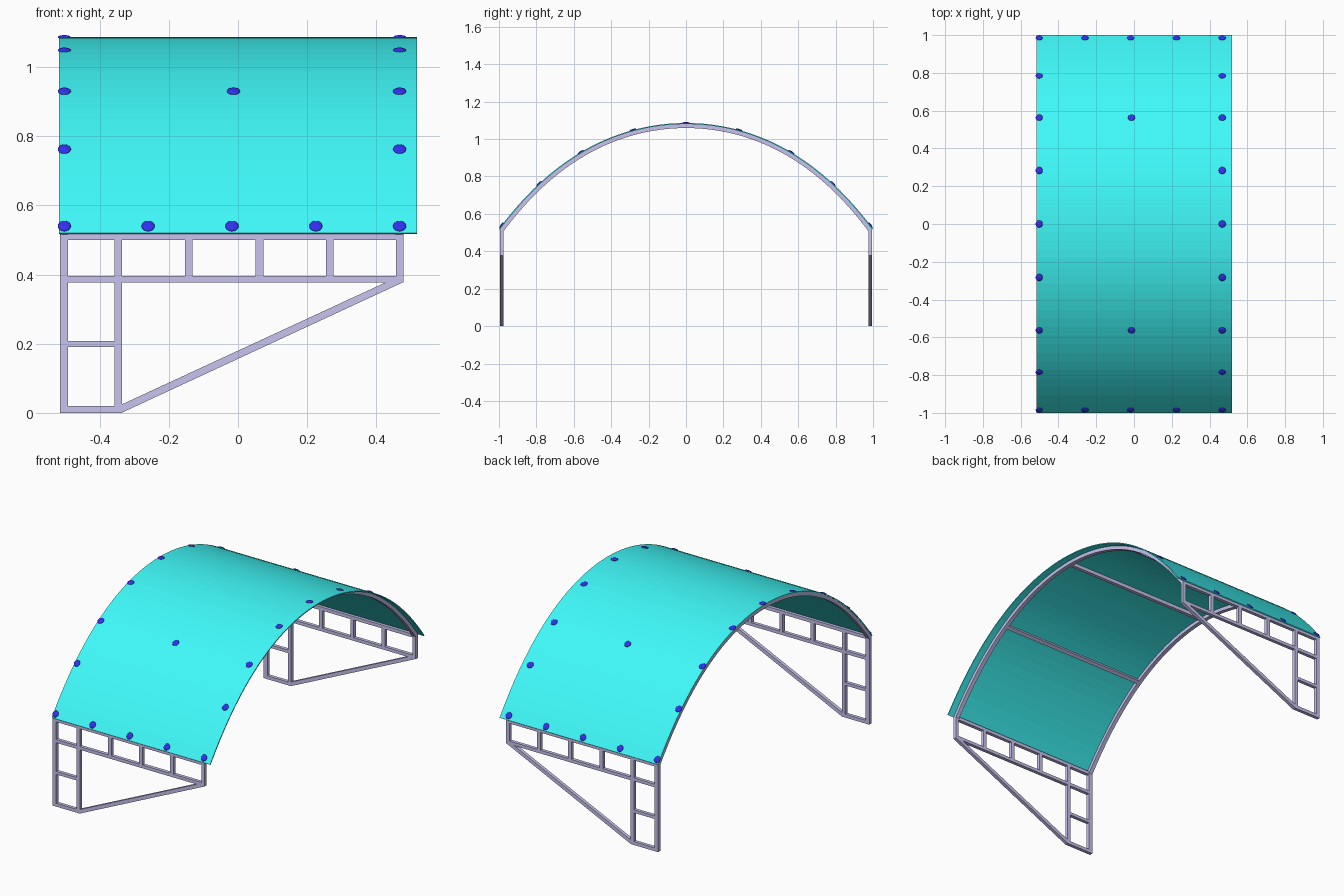
import bpy, bmesh, math
from mathutils import Matrix, Vector

if "Cube" in bpy.data.objects:
    bpy.data.objects.remove(bpy.data.objects["Cube"])

SHEET, TUBE = 0.006, 0.021        # sheet thickness, tube width
X0, X1 = -0.515, 0.478            # frame ends
YF = 0.985                        # centre plane of the side frames


def material(name, color):
    m = bpy.data.materials.new(name)
    m.diffuse_color = (*color, 1)
    m.use_nodes = True
    m.node_tree.nodes["Principled BSDF"].inputs["Base Color"].default_value = m.diffuse_color
    return m


STEEL = material("lilac_steel", (0.57, 0.55, 0.86))
CYAN = material("cyan_sheet", (0.05, 0.95, 0.95))
BLUE = material("blue_cap", (0.03, 0.03, 0.85))


def finish(name, bm, mat):
    bmesh.ops.recalc_face_normals(bm, faces=bm.faces)
    me = bpy.data.meshes.new(name)
    bm.to_mesh(me)
    bm.free()
    me.materials.append(mat)
    ob = bpy.data.objects.new(name, me)
    bpy.context.collection.objects.link(ob)
    return ob


def add_box(bm, lo, hi, rot=None):
    lo, hi = Vector(lo), Vector(hi)
    m = Matrix.Translation((lo + hi) / 2)
    if rot is not None:
        m = m @ Matrix.Rotation(rot, 4, 'X')
    bmesh.ops.create_cube(bm, size=1, matrix=m @ Matrix.Diagonal((*(hi - lo), 1)))


def add_prism(bm, pts, direction):
    f = bm.faces.new([bm.verts.new(p) for p in pts])
    r = bmesh.ops.extrude_face_region(bm, geom=[f])
    bmesh.ops.translate(bm, vec=direction,
                        verts=[v for v in r['geom'] if isinstance(v, bmesh.types.BMVert)])


# Roof curve: height, tilt and a point offset below it
def roof(y, depth=0.0):
    z = 1.086 - 0.46 * y**2 - 0.106 * y**4
    tilt = math.atan(-0.92 * y - 0.424 * y**3)
    return y + depth * math.sin(tilt), z - depth * math.cos(tilt), tilt


def arch(name, xa, xb, d0, d1, mat, n=44):
    bm = bmesh.new()
    rings = []
    for i in range(n + 1):
        y = -1 + 2 * i / n
        a, b = roof(y, d0), roof(y, d1)
        rings.append([bm.verts.new(p) for p in (
            (xa, a[0], a[1]), (xb, a[0], a[1]), (xb, b[0], b[1]), (xa, b[0], b[1]))])
    for p, q in zip(rings, rings[1:]):
        for k in range(4):
            bm.faces.new((p[k], p[(k + 1) % 4], q[(k + 1) % 4], q[k]))
    bm.faces.new(rings[0])
    bm.faces.new(rings[-1])
    return finish(name, bm, mat)


# Curved roof sheet and the two arched tubes under it
arch("roof_sheet", -0.517, 0.518, 0, SHEET, CYAN)
arch("left_arch", X0, X0 + 0.024, SHEET, SHEET + TUBE, STEEL)
arch("right_arch", X1 - 0.024, X1, SHEET, SHEET + TUBE, STEEL)

# Purlins between the arches
bm = bmesh.new()
for y in (-0.565, 0, 0.565):
    py, pz, t = roof(y, SHEET + TUBE / 2)
    h = TUBE / 2
    add_box(bm, (X0 + 0.01, py - h, pz - h), (X1 - 0.01, py + h, pz + h), t)
finish("roof_purlins", bm, STEEL)

# Side frames, front and back
for side, name in ((-1, "front"), (1, "back")):
    ya, yb = side * YF - 0.01, side * YF + 0.01
    bm = bmesh.new()
    # rails: x start, x end, z bottom, z top
    for xa, xb, za, zb in (
            (X0, X1, 0.5, 0.52), (X0, X1, 0.377, 0.396),       # long rails
            (X0, -0.335, 0, 0.02), (X0, -0.335, 0.19, 0.208),  # leg rungs
            (X0, X0 + 0.024, 0, 0.52), (-0.357, -0.335, 0, 0.51),  # leg posts
            (X1 - 0.021, X1, 0.377, 0.52)):                    # end post
        add_box(bm, (xa, ya, za), (xb, yb, zb))
    for x in (-0.142, 0.062, 0.265):                           # short struts
        add_box(bm, (x - 0.011, ya, 0.39), (x + 0.011, yb, 0.505))
    # diagonal brace
    add_prism(bm, [(x, ya, z) for x, z in
                   ((-0.337, 0), (X1, 0.378), (0.437, 0.382), (-0.337, 0.024))],
              (0, yb - ya, 0))
    finish(name + "_side_frame", bm, STEEL)

# Screw caps: along both arches, both eaves and mid purlins
xs = [-0.502 + 0.2423 * i for i in range(5)]
spots = [(x, y) for x in (xs[0], xs[-1])
         for y in (-0.785, -0.563, -0.283, 0, 0.283, 0.563, 0.785)]
spots += [(x, s * YF) for x in xs for s in (-1, 1)]
spots += [(-0.013, s * 0.563) for s in (-1, 1)]
bm = bmesh.new()
for x, y in spots:
    py, pz, t = roof(y)
    m = (Matrix.Translation((x, py, pz)) @ Matrix.Rotation(t, 4, 'X')
         @ Matrix.Diagonal((0.019, 0.019, 0.006, 1)))
    bmesh.ops.create_uvsphere(bm, u_segments=20, v_segments=10, radius=1, matrix=m)
for f in bm.faces:
    f.smooth = True
finish("screw_caps", bm, BLUE)
